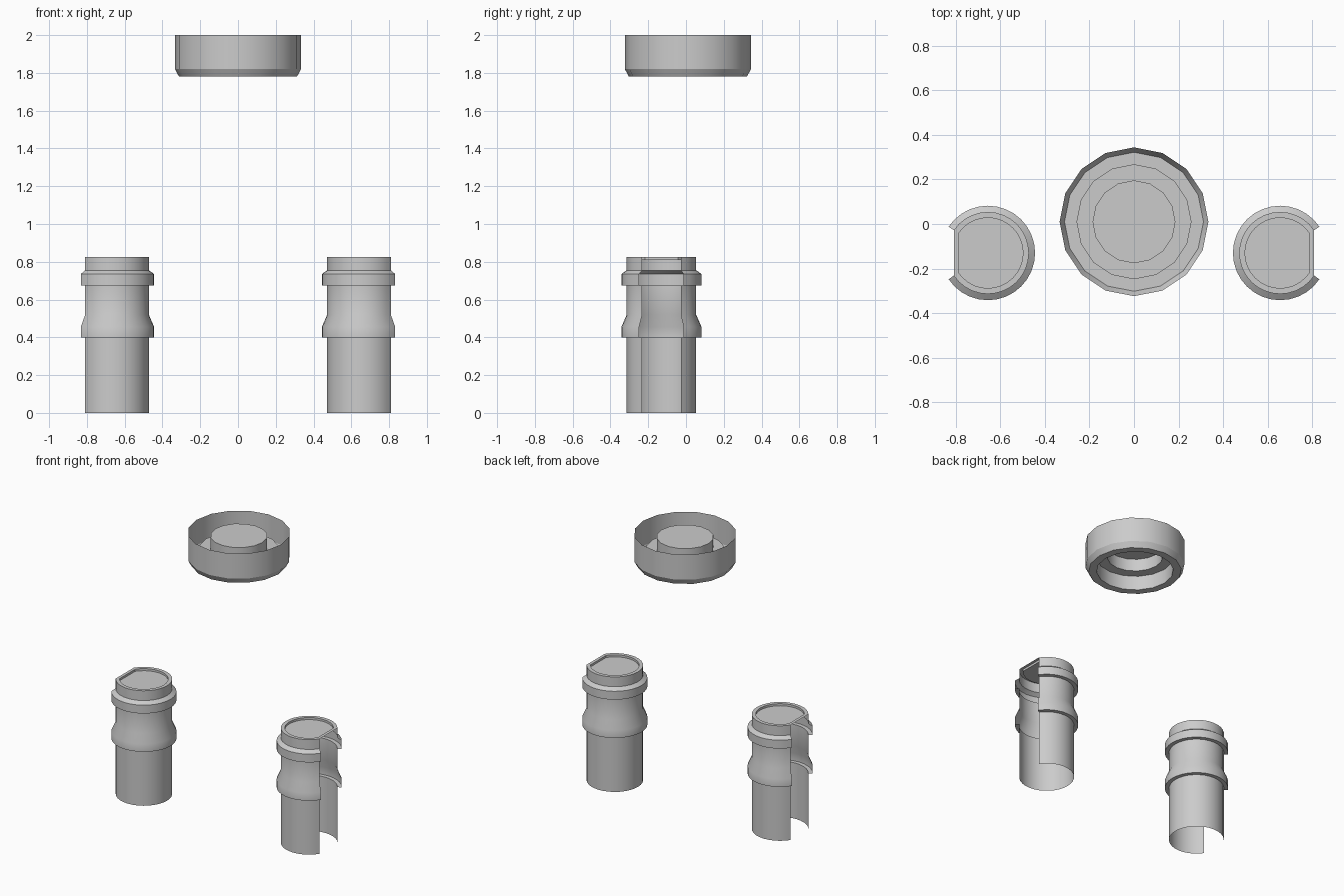
import bpy, bmesh
from math import cos, sin, radians

if "Cube" in bpy.data.objects:
    bpy.data.objects.remove(bpy.data.objects["Cube"])


def revolve(name, profile, center, segs, start=0.0, sweep=360.0, side=1, chord_from=None):
    """Revolve (radius, z) points into a thin shell, capping the last ring.
    With a partial sweep, rings from chord_from on are bridged straight across."""
    bm = bmesh.new()
    closed = sweep >= 360
    count = segs if closed else segs + 1
    rings = []
    for r, z in profile:
        ring = []
        for i in range(count):
            a = radians(start + sweep * i / segs)
            ring.append(bm.verts.new((side * (center[0] + r * cos(a)),
                                      center[1] + r * sin(a), z)))
        rings.append(ring)
    for k in range(len(rings) - 1):
        lo, hi = rings[k], rings[k + 1]
        wrap = closed or (chord_from is not None and k >= chord_from)
        for i in range(count if wrap else count - 1):
            j = (i + 1) % count
            quad = [lo[i], lo[j], hi[j], hi[i]]
            bm.faces.new(quad if side > 0 else quad[::-1])
    bm.faces.new(rings[-1] if side > 0 else rings[-1][::-1])
    me = bpy.data.meshes.new(name)
    bm.to_mesh(me)
    bm.free()
    ob = bpy.data.objects.new(name, me)
    bpy.context.collection.objects.link(ob)
    bpy.ops.object.select_all(action='DESELECT')
    ob.select_set(True)
    bpy.context.view_layer.objects.active = ob
    bpy.ops.object.shade_smooth_by_angle(angle=radians(28))
    return ob


# Floating cap: open outer wall, bevelled bottom, stepped raised centre
cap = revolve("floating_cap",
              [(0.334, 2.0), (0.334, 1.82), (0.312, 1.78), (0.258, 1.78),
               (0.258, 1.885), (0.186, 1.885), (0.186, 1.975)],
              (0, 0.01), 16)
cap.data.flip_normals()

# Pair of collared tubes, each with an open slot on its outward side
tube = [(0.184, 0.0), (0.184, 0.40), (0.212, 0.40), (0.212, 0.455), (0.184, 0.52),
        (0.184, 0.675), (0.212, 0.675), (0.212, 0.735), (0.184, 0.755),
        (0.184, 0.825), (0.158, 0.825), (0.158, 0.81)]
for label, side in (("right", 1), ("left", -1)):
    revolve(label + "_tube", tube, (0.656, -0.13), 26,
            start=33.75, sweep=292.5, side=side, chord_from=9)
